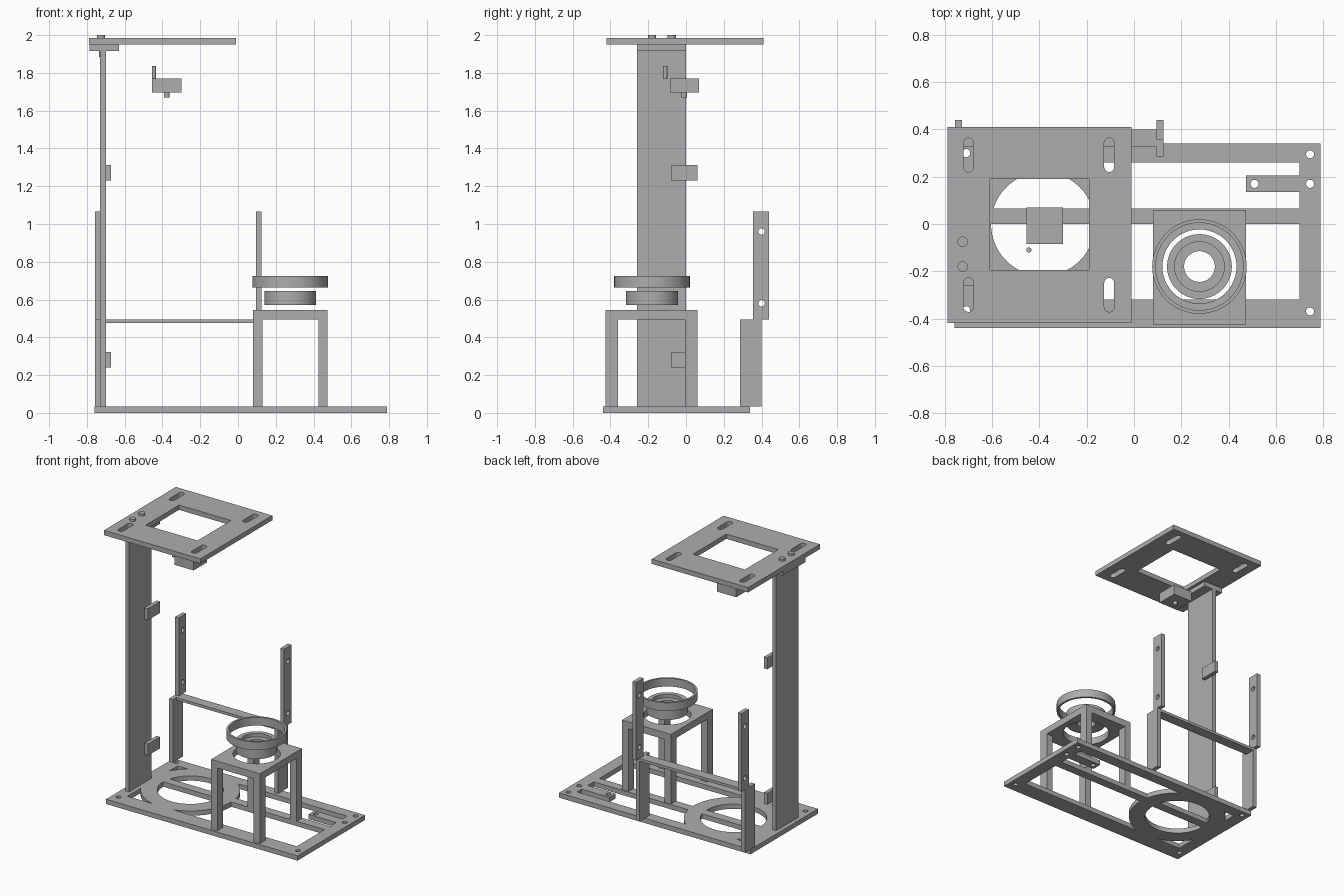
import bpy, bmesh, math
from mathutils import Matrix, Vector

if "Cube" in bpy.data.objects:
    bpy.data.objects.remove(bpy.data.objects["Cube"])

grey = bpy.data.materials.new("machined_grey")
GREY = (0.42, 0.42, 0.42, 1)
grey.use_nodes = True
grey.diffuse_color = GREY
grey.node_tree.nodes["Principled BSDF"].inputs["Base Color"].default_value = GREY


def finish(name, bm, smooth=False):
    bmesh.ops.recalc_face_normals(bm, faces=bm.faces[:])
    mesh = bpy.data.meshes.new(name)
    bm.to_mesh(mesh)
    bm.free()
    mesh.materials.append(grey)
    obj = bpy.data.objects.new(name, mesh)
    bpy.context.collection.objects.link(obj)
    if smooth:
        select(obj)
        bpy.ops.object.shade_smooth_by_angle(angle=math.radians(30))
    return obj


def select(obj):
    bpy.ops.object.select_all(action='DESELECT')
    obj.select_set(True)
    bpy.context.view_layer.objects.active = obj


def box(name, x, y, z):
    """Box from three (low, high) ranges."""
    bm = bmesh.new()
    bmesh.ops.create_cube(bm, size=1)
    for v in bm.verts:
        v.co = Vector([(r[0] + r[1]) / 2 + c * (r[1] - r[0]) for r, c in zip((x, y, z), v.co)])
    return finish(name, bm)


def rod(name, centre, r, depth, axis='Z', smooth=True):
    turn = Matrix.Rotation(math.pi / 2, 4, 'Y') if axis == 'X' else Matrix()
    bm = bmesh.new()
    bmesh.ops.create_cone(bm, cap_ends=True, segments=48, radius1=r, radius2=r, depth=depth,
                          matrix=Matrix.Translation(centre) @ turn)
    return finish(name, bm, smooth)


def slot(name, x, y, z, r, half):
    """Upright capsule outline, extruded through the plate."""
    bm = bmesh.new()
    pts = []
    for i in range(34):
        a = math.pi * (i if i < 17 else i - 1) / 16
        shift = half if i < 17 else -half
        pts.append(bm.verts.new((x + r * math.cos(a), y + shift + r * math.sin(a), z - 0.1)))
    face = bm.faces.new(pts)
    top = bmesh.ops.extrude_face_region(bm, geom=[face])["geom"]
    bmesh.ops.translate(bm, vec=(0, 0, 0.2), verts=[v for v in top if isinstance(v, bmesh.types.BMVert)])
    return finish(name, bm)


def lathe(name, centre, profile, steps=64):
    """Closed (radius, height) profile turned about the vertical."""
    bm = bmesh.new()
    rings = []
    for i in range(steps):
        a = 2 * math.pi * i / steps
        rings.append([bm.verts.new((centre[0] + r * math.cos(a), centre[1] + r * math.sin(a), z))
                      for r, z in profile])
    n = len(profile)
    for i in range(steps):
        p, q = rings[i], rings[(i + 1) % steps]
        for j in range(n):
            k = (j + 1) % n
            bm.faces.new((p[j], q[j], q[k], p[k]))
    return finish(name, bm, True)


def cut(obj, cutters):
    for c in cutters:
        c.hide_render = True
        mod = obj.modifiers.new("cut", 'BOOLEAN')
        mod.operation, mod.solver, mod.object = 'DIFFERENCE', 'EXACT', c
        select(obj)
        bpy.ops.object.modifier_apply(modifier=mod.name)
        bpy.data.objects.remove(c)


# Base frame with corner holes
T = (0, 0.035)
base = box("base_frame", (-0.76, 0.79), (-0.44, 0.34), T)
cut(base, [box("cutter", (-0.67, 0.70), (-0.32, 0.26), (-0.1, 0.1))]
    + [rod("cutter", (x, y, 0), 0.017, 0.2) for x, y in
       ((0.745, 0.295), (0.745, 0.17), (0.745, -0.37), (-0.71, 0.30), (-0.71, -0.365))])
lathe("base_ring", (-0.385, 0), [(0.22, 0), (0.33, 0), (0.33, 0.035), (0.22, 0.035)])
box("base_middle_bar", (-0.61, 0.70), (0, 0.065), T)
tongue = box("base_tongue", (0.475, 0.70), (0.135, 0.205), T)
cut(tongue, [rod("cutter", (0.51, 0.17, 0), 0.017, 0.2)])

# Column, its cap and side tabs
box("column", (-0.73, -0.70), (-0.26, 0), (0.035, 1.92))
box("column_cap", (-0.785, -0.63), (-0.26, 0), (1.915, 1.95))
for name, z in (("lower_tab", 0.24), ("upper_tab", 1.23)):
    box(name, (-0.70, -0.672), (-0.08, 0.06), (z, z + 0.083))

# Top plate with window and slots
plate = box("top_plate", (-0.79, -0.01), (-0.42, 0.41), (1.95, 1.985))
cut(plate, [box("cutter", (-0.61, -0.19), (-0.195, 0.19), (1.9, 2.1))]
    + [slot("cutter", x, y, 1.97, 0.021, 0.051) for x in (-0.70, -0.105) for y in (0.292, -0.30)])
for y in (-0.075, -0.18):
    rod("plate_screw_head", (-0.725, y, 1.992), 0.022, 0.016)
    rod("plate_screw_shaft", (-0.725, y, 1.935), 0.01, 0.1)

# Hanging block with nozzle and pin
box("hanging_block", (-0.455, -0.30), (-0.085, 0.07), (1.695, 1.77))
rod("block_nozzle", (-0.377, -0.01, 1.682), 0.015, 0.027)
rod("block_pin", (-0.445, -0.11, 1.802), 0.011, 0.07)

# Rear arms and cross bar
for side, x in (("right", -0.757), ("left", 0.095)):
    X = (x, x + 0.03)
    box(side + "_arm_lower", X, (0.285, 0.40), (0.035, 0.495))
    upper = box(side + "_arm_upper", X, (0.355, 0.44), (0.495, 1.065))
    cut(upper, [rod("cutter", (x, 0.40, z), 0.017, 0.2, 'X') for z in (0.58, 0.96)])
box("arm_cross_bar", (-0.727, 0.095), (0.325, 0.40), (0.475, 0.495))

# Four-legged stand
hub = (0.277, -0.18)
top = box("stand_top", (0.08, 0.475), (-0.425, 0.06), (0.495, 0.545))
cut(top, [rod("cutter", (*hub, 0.52), 0.157, 0.2)])
for x in (0.08, 0.425):
    for y in (-0.425, -0.005):
        box("stand_leg", (x, x + 0.05), (y, y + 0.065), (0.035, 0.495))

# Bearing and outer ring above the stand
lathe("bearing", hub, [(0.065, 0.575), (0.137, 0.57), (0.137, 0.645), (0.105, 0.645),
                       (0.105, 0.62), (0.065, 0.62)])
lathe("outer_ring", hub, [(0.185, 0.665), (0.20, 0.665), (0.20, 0.725), (0.185, 0.725)])
